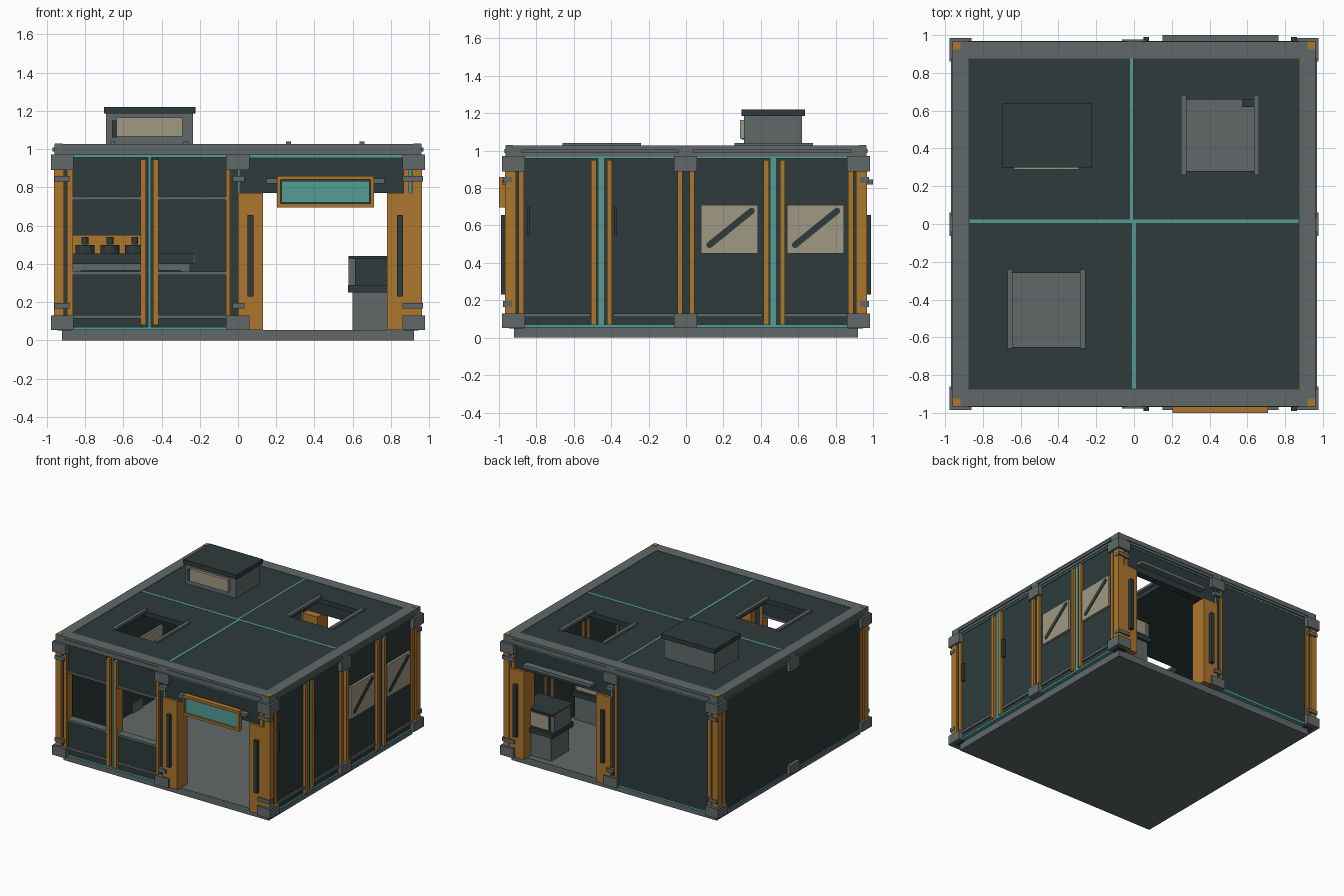
import bpy, bmesh, math
from mathutils import Matrix, Vector

if "Cube" in bpy.data.objects:
    bpy.data.objects.remove(bpy.data.objects["Cube"])


def material(name, rgb):
    m = bpy.data.materials.new(name)
    lin = [((c / 255 + 0.055) / 1.055) ** 2.4 for c in rgb]
    m.diffuse_color = (*lin, 1)
    m.use_nodes = True
    m.node_tree.nodes["Principled BSDF"].inputs["Base Color"].default_value = m.diffuse_color
    return m


DARK = material("dark_green_grey", (46, 59, 59))
GREY = material("mid_grey", (97, 105, 105))
ORANGE = material("ochre_orange", (174, 118, 45))
TEAL = material("teal", (84, 156, 150))
BEIGE = material("beige", (160, 152, 130))


def boxes(name, mat, items):
    """One object made of (x0, x1, y0, y1, z0, z1) boxes."""
    bm = bmesh.new()
    for x0, x1, y0, y1, z0, z1 in items:
        size = Matrix.Diagonal((abs(x1 - x0), abs(y1 - y0), abs(z1 - z0), 1))
        mid = Matrix.Translation(((x0 + x1) / 2, (y0 + y1) / 2, (z0 + z1) / 2))
        bmesh.ops.create_cube(bm, size=1, matrix=mid @ size)
    return finish(name, mat, bm)


def finish(name, mat, bm):
    me = bpy.data.meshes.new(name)
    bm.to_mesh(me)
    bm.free()
    me.materials.append(mat)
    ob = bpy.data.objects.new(name, me)
    bpy.context.collection.objects.link(ob)
    return ob


def on_wall(side, items):
    """Turn (u0, u1, depth0, depth1, z0, z1) into boxes on one wall."""
    out = []
    for u0, u1, d0, d1, z0, z1 in items:
        if side in ("front", "back"):
            s = -1 if side == "front" else 1
            out.append((u0, u1, s * d0, s * d1, z0, z1))
        else:
            s = -1 if side == "left" else 1
            out.append((s * d0, s * d1, u0, u1, z0, z1))
    return out


def wall(side, name, mat, items):
    return boxes(side + "_" + name, mat, on_wall(side, items))


SIDES = ("front", "right", "back", "left")

# Floor slab
boxes("floor_slab", GREY, [(-.92, .92, -.92, .92, 0, .055)])

# Roof panel with two hatch openings
T = (.985, 1.024)
roof = [(-.88, .88, a, b, *T) for a, b in ((-.88, -.65), (-.26, .28), (.66, .88))]
roof += [(a, b, -.65, -.26, *T) for a, b in ((-.88, -.65), (-.26, .88))]
roof += [(a, b, .28, .66, *T) for a, b in ((-.88, .25), (.66, .88))]
boxes("roof_panel", DARK, roof)
boxes("roof_seams", TEAL, [(-.87, .87, .005, .024, 1.0, 1.026),
                           (-.01, .01, -.87, .005, 1.0, 1.026),
                           (-.02, -.004, .024, .88, 1.0, 1.026)])

# Hatch rails
boxes("hatch_rails", GREY,
      [(x, x + .027, y, y + .42, 1.02, 1.04)
       for x0, y in ((.25, .26), (-.67, -.66)) for x in (x0, x0 + .385)])

# Roof edge beams and trim strips
boxes("roof_beams", GREY,
      [(-.96, .96, s * .875, s * .965, .968, 1.027) for s in (-1, 1)]
      + [(s * .875, s * .96, -.875, .875, .968, 1.027) for s in (-1, 1)])
for side in SIDES:
    wall(side, "beam_trim", GREY, [(-.88, -.04, .95, .97, .988, 1.008),
                                   (.04, .88, .95, .97, .988, 1.008)])

# Corner posts (two-leg orange profiles around a dark core) and brackets
C = [(sx, sy) for sx in (-1, 1) for sy in (-1, 1)]
boxes("corner_post_cores", DARK,
      [(x * .87, x * .945, y * .87, y * .945, .05, .97) for x, y in C])
legs = []
for x, y in C:
    legs += [(x * .91, x * .962, y * .91, y * .967, .055, .97),
             (x * .865, x * .895, y * .91, y * .96, .055, .95),
             (x * .91, x * .955, y * .865, y * .895, .055, .95)]
boxes("corner_posts", ORANGE, legs)
boxes("post_caps", ORANGE, [(x * .918, x * .957, y * .925, y * .963, 1.02, 1.03) for x, y in C])
LEVELS = ((.053, .13), (.89, .972))
boxes("corner_brackets", GREY,
      [(x * .86, x * .977, y * .86, y * .985, *z) for x, y in C for z in LEVELS])
for side in SIDES:
    wall(side, "middle_brackets", GREY, [(-.063, .06, .90, .977, *z) for z in LEVELS])
for side in ("front", "back"):
    wall(side, "hinge_clamps", GREY,
         [(a, b, .93, .978, *z) for a, b in ((-.96, -.88), (-.03, .035), (.86, .968))
          for z in ((.165, .195), (.83, .86))])

# Solid left wall and solid half of the back wall
wall("left", "panel", DARK, [(-.88, .88, .90, .95, .068, .96)])
wall("back", "panel", DARK, [(-.88, 0, .90, .95, .068, .96)])
wall("back", "middle_post", ORANGE, [(-.055, -.03, .90, .962, .06, .95)])

# Teal sealing strips along top and bottom of every wall
for side in SIDES:
    end = 0 if side in ("front", "back") else .87
    wall(side, "seals", TEAL, [(-.87, end, .91, .952, .055, .07),
                               (-.87, .87, .91, .952, .957, .97)])

# Right wall: four panels, paired orange posts, base ledges, handles
wall("right", "panels", DARK, [(-.88, .88, .90, .94, .068, .96)])
wall("right", "paired_posts", ORANGE,
     [(a, a + .028, .90, .962, .07, .95)
      for a in (-.507, -.423, -.046, .018, .415, .502)])
wall("right", "seam_strips", TEAL, [(c - .014, c + .014, .90, .948, .06, .96) for c in (-.453, .466)])
wall("right", "base_ledges", GREY,
     [(a, b, .93, .952, .11, .13) for a, b in ((-.86, -.51), (-.39, -.05), (.05, .41), (.53, .86))])
wall("right", "handles", DARK, [(a, a + .016, .93, .962, .55, .70) for a in (-.85, -.385)])

# Beige notice boards with a flat diagonal stripe
wall("right", "notice_boards", BEIGE, [(a, a + .305, .93, .958, .45, .71) for a in (.08, .54)])
for i, c in enumerate((.238, .695)):
    bm = bmesh.new()
    bmesh.ops.create_cube(bm, size=1, matrix=Matrix.Diagonal((.008, .29, .034, 1)))
    for s in (-1, 1):
        bmesh.ops.create_cone(bm, cap_ends=True, segments=12, radius1=.017, radius2=.017, depth=.008,
                              matrix=Matrix.Translation((0, s * .145, 0))
                              @ Matrix.Rotation(math.pi / 2, 4, 'Y'))
    bmesh.ops.transform(bm, verts=bm.verts, matrix=Matrix.Translation((.958, c, .587))
                        @ Matrix.Rotation(math.radians(39), 4, 'X'))
    finish("board_stripe_%d" % i, DARK, bm)

# Front wall, window half: panels above and below two openings
bays = ((-.87, -.51), (-.42, -.055))
wall("front", "window_panels", DARK,
     [(a, b, .90, .94, *z) for a, b in bays for z in ((.068, .355), (.738, .96))])
wall("front", "window_ledges", GREY,
     [(a, b, .89, .955, z, z + .018) for a, b in bays for z in (.115, .342, .733)])
wall("front", "window_posts", ORANGE,
     [(a, a + .03, .88, .962, .08, .945) for a in (-.51, -.445)]
     + [(-.062, -.042, .89, .96, .06, .95), (-.877, -.862, .89, .955, .06, .95)])
wall("front", "window_seam_core", DARK, [(-.48, -.445, .89, .935, .06, .96)])
wall("front", "window_seam", TEAL, [(-.47, -.455, .90, .945, .06, .96)])

# Doorways on front and back: header, deep jambs, slotted pull plates, rail
for side in ("front", "back"):
    wall(side, "door_header", DARK, [(-.04, .91, .89, .945, .77, .96), (-.04, 0, .89, .945, .06, .96)])
    wall(side, "door_header_seal", TEAL, [(.895, .908, .92, .948, .77, .95), (.0, .008, .92, .948, .77, .95)])
    wall(side, "door_jambs", ORANGE, [(0, .13, .83, .965, .055, .77), (.78, .915, .83, .965, .055, .77)])
    wall(side, "pull_plates", DARK, [(a, a + .03, .95, .99, .23, .655) for a in (.05, .832)])
    wall(side, "header_rail", GREY, [(.15, .765, .94, .985 if side == "front" else 1.0, .82, .845)])

# Sign over the front door: blank teal plate in an orange frame
wall("front", "sign_frame", ORANGE,
     [(.205, .71, .96, 1.0, .695, .715), (.205, .71, .96, 1.0, .84, .86),
      (.205, .222, .96, 1.0, .715, .84), (.693, .71, .96, 1.0, .715, .84)])
wall("front", "sign_back", DARK, [(.222, .693, .965, .985, .715, .84)])
wall("front", "sign_plate", TEAL, [(.228, .687, .98, .993, .721, .834)])

# Rooftop ventilation unit
boxes("vent_unit_body", GREY, [(-.69, -.235, .31, .62, 1.02, 1.185)])
boxes("vent_unit_lid", DARK, [(-.70, -.222, .298, .637, 1.185, 1.22)])
boxes("vent_unit_grille", BEIGE, [(-.635, -.29, .288, .315, 1.065, 1.165)])
boxes("vent_unit_latch", DARK, [(-.66, -.632, .298, .315, 1.06, 1.15)])

# Workbench inside, with an orange rack and three canisters
boxes("bench_top", DARK, [(-.89, -.23, .5, .89, .40, .455)])
boxes("bench_base", GREY, [(-.87, -.25, .53, .88, .365, .40),
                           (-.87, -.82, .53, .88, .05, .37), (-.30, -.25, .53, .88, .05, .37)])
boxes("bench_edge", TEAL, [(-.235, -.226, .5, .89, .405, .45)])
boxes("bench_rack", ORANGE, [(-.88, -.47, .74, .78, .455, .55)])
for i, x in enumerate((-.80, -.67, -.54)):
    bm = bmesh.new()
    for r, h, z in ((.05, .045, .477), (.018, .04, .52)):
        bmesh.ops.create_cone(bm, cap_ends=True, segments=12, radius1=r, radius2=r, depth=h,
                              matrix=Matrix.Translation((x, .65, z)))
    finish("canister_%d" % i, DARK, bm)

# Board on the inside of the left wall
wall("left", "inner_board", BEIGE, [(-.05, .3, .885, .905, .42, .64)])

# Two terminals along the right wall: pedestal, shelf, housing, screen
for i, y in enumerate((.62, -.08)):
    boxes("terminal_pedestal_%d" % i, GREY, [(.60, .88, y + .02, y + .25, .05, .25),
                                             (.577, .612, y + .03, y + .24, .29, .43)])
    boxes("terminal_shelf_%d" % i, DARK, [(.575, .89, y, y + .27, .25, .29)])
    boxes("terminal_housing_%d" % i, DARK, [(.612, .89, y + .02, y + .25, .29, .43)])
    boxes("terminal_cap_%d" % i, DARK, [(.577, .89, y, y + .26, .425, .44)])
    boxes("terminal_screen_%d" % i, BEIGE, [(.62, .86, y + .245, y + .258, .305, .415)])
